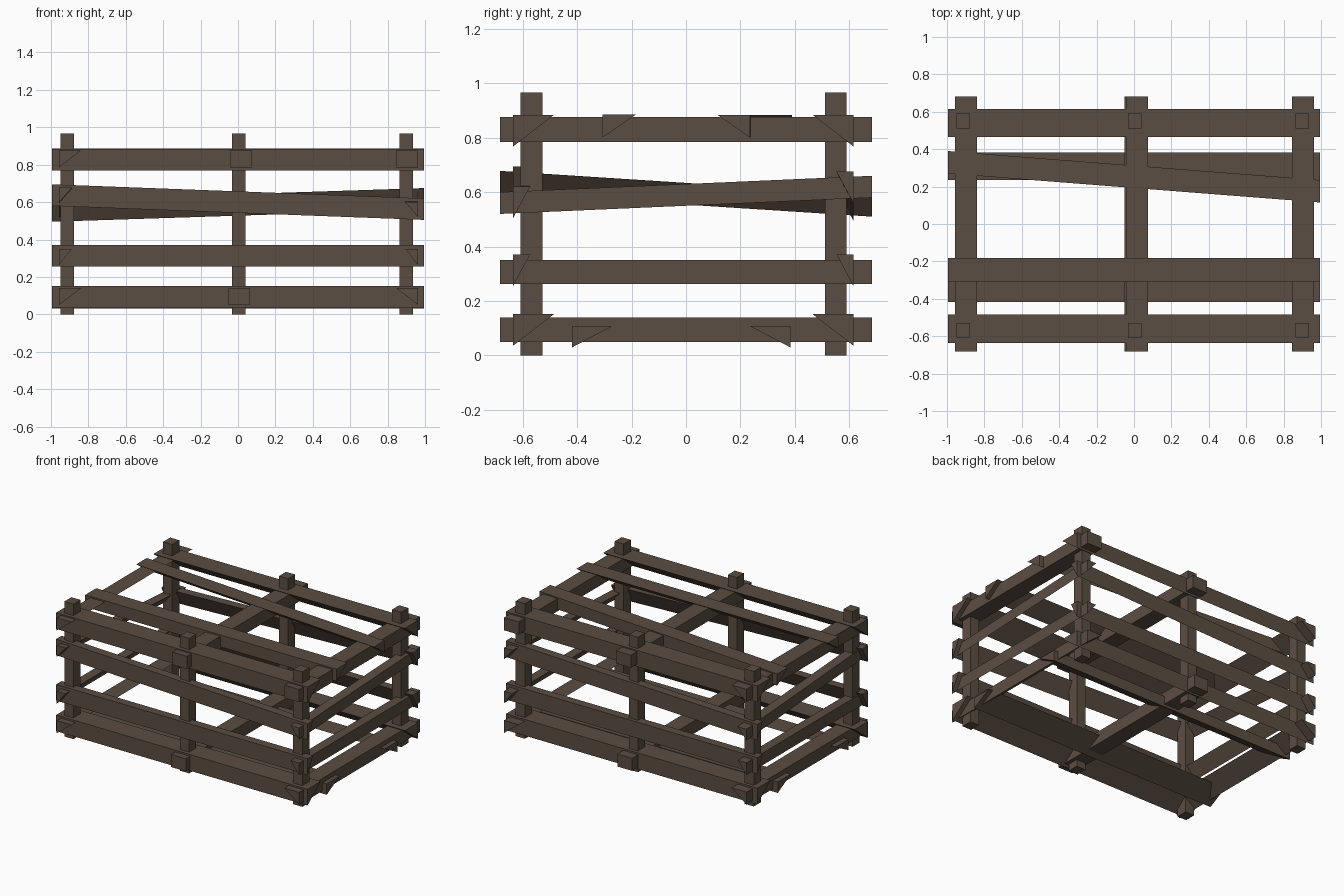
import bpy, bmesh

if "Cube" in bpy.data.objects:
    bpy.data.objects.remove(bpy.data.objects["Cube"])

wood = bpy.data.materials.new("dark brown wood")
wood.diffuse_color = (0.105, 0.075, 0.055, 1)
wood.use_nodes = True
wood.node_tree.nodes["Principled BSDF"].inputs["Base Color"].default_value = wood.diffuse_color


def loft(name, a, b):
    """Flat-faced beam between two matching end outlines."""
    bm = bmesh.new()
    va = [bm.verts.new(p) for p in a]
    vb = [bm.verts.new(p) for p in b]
    n = len(va)
    bm.faces.new(va)
    bm.faces.new(vb[::-1])
    for i in range(n):
        j = (i + 1) % n
        bm.faces.new((va[i], vb[i], vb[j], va[j]))
    bmesh.ops.recalc_face_normals(bm, faces=bm.faces)
    me = bpy.data.meshes.new(name)
    bm.to_mesh(me)
    bm.free()
    me.materials.append(wood)
    ob = bpy.data.objects.new(name, me)
    bpy.context.collection.objects.link(ob)


def section(outer, inner, low, high, box=False):
    """Wedge section: upright outer face, flat top, sloping underside."""
    pts = [(outer, low), (outer, high), (inner, high)]
    return pts + [(inner, low)] if box else pts


def beam_x(name, outer, inner, low, high, rise=0, shift=0):
    s = section(outer, inner, low, high)
    loft(name, [(-0.995, y, z) for y, z in s],
         [(0.995, y + shift, z + rise) for y, z in s])


def beam_y(name, outer, inner, low, high, rise=0, box=False):
    s = section(outer, inner, low, high, box)
    loft(name, [(x, -0.683, z) for x, z in s],
         [(x, 0.683, z + rise) for x, z in s])


# Upright posts
for side, y0, y1 in (("front", -0.608, -0.528), ("back", 0.51, 0.59)):
    for where, x in (("left", -0.914), ("middle", 0.003), ("right", 0.899)):
        q = [(x - 0.036, y0), (x + 0.036, y0), (x + 0.036, y1), (x - 0.036, y1)]
        loft(f"{side}_{where}_post", [(u, v, 0) for u, v in q],
             [(u, v, 0.966) for u, v in q])

# Long rails and slats: wide wedges top and bottom, thin ones between
for side, o, s, z, r in (("front", -0.635, 1, 0.58, -0.075),
                         ("back", 0.615, -1, 0.495, 0.065)):
    beam_x(f"{side}_top_rail", o, o + s * 0.15, 0.768, 0.884)
    beam_x(f"{side}_bottom_rail", o, o + s * 0.15, 0.036, 0.152)
    beam_x(f"{side}_lower_slat", o, o + s * 0.062, 0.255, 0.371)
    beam_x(f"{side}_crooked_slat", o, o + s * 0.062, z, z + 0.115, r)

# End rails and slats
for side, o, s, z, r in (("left", -0.957, 1, 0.598, -0.088),
                         ("right", 0.963, -1, 0.52, 0.06)):
    beam_y(f"{side}_top_rail", o, o + s * 0.117, 0.785, 0.876, box=side == "right")
    beam_y(f"{side}_bottom_rail", o, o + s * 0.117, 0.05, 0.14)
    beam_y(f"{side}_lower_slat", o, o + s * 0.068, 0.263, 0.35)
    beam_y(f"{side}_crooked_slat", o, o + s * 0.07, z, z + 0.08, r)

# Middle cross beams
beam_y("middle_top_beam", -0.042, 0.075, 0.785, 0.876, box=True)
beam_y("middle_bottom_beam", -0.052, 0.065, 0.05, 0.14, box=True)

# Floor boards and lid boards
beam_x("floor_board_front", -0.418, -0.27, 0.03, 0.108)
beam_x("floor_board_back", 0.383, 0.235, 0.03, 0.108)
beam_x("lid_board_front", -0.307, -0.183, 0.80, 0.886)
beam_x("lid_board_crooked", 0.39, 0.27, 0.80, 0.884, 0, -0.155)
